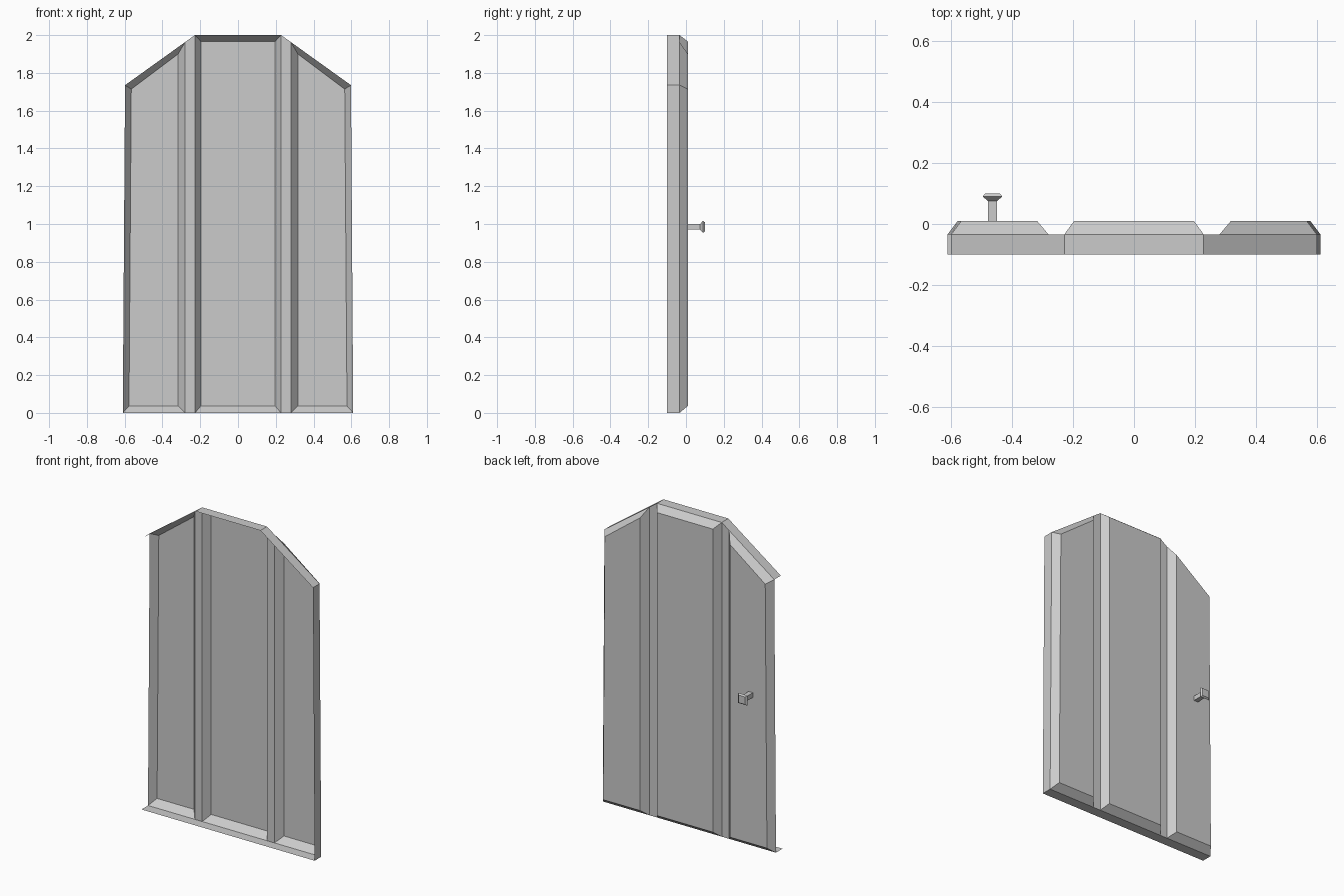
import bpy

if "Cube" in bpy.data.objects:
    bpy.data.objects.remove(bpy.data.objects["Cube"])

RIM, STEP, FACE = -0.1, -0.034, 0.01   # y depths: open rim, groove floor, raised panel


def make(name, verts, faces):
    me = bpy.data.meshes.new(name)
    me.from_pydata(verts, [], faces)
    me.update()
    ob = bpy.data.objects.new(name, me)
    bpy.context.collection.objects.link(ob)
    return ob


def loft(name, rings, closed=True, cap=True):
    """Skin a list of equal-length point rings, capping the last one."""
    n = len(rings[0])
    verts = [p for r in rings for p in r]
    faces = []
    for k in range(len(rings) - 1):
        for i in range(n if closed else n - 1):
            j = (i + 1) % n
            faces.append((k * n + i, k * n + j, (k + 1) * n + j, (k + 1) * n + i))
    if cap:
        faces.append(tuple(range((len(rings) - 1) * n, len(rings) * n)))
    return make(name, verts, faces)


def at(pts, y):
    return [(x, y, z) for x, z in pts]


def flip(pts):
    return [(-x, z) for x, z in reversed(pts)]


# Thin edge walls, open along the left side and at the front
outline = [(-0.598, 1.735), (-0.228, 2.0), (0.228, 2.0),
           (0.598, 1.735), (0.61, 0), (-0.61, 0)]
loft("edge_walls", [at(outline, RIM), at(outline, STEP)], closed=False, cap=False)

# Bevelled raised panels
side_out = [(-0.61, 0), (-0.28, 0), (-0.28, 1.963), (-0.598, 1.735)]
side_in = [(-0.577, 0.037), (-0.317, 0.037), (-0.317, 1.9), (-0.565, 1.714)]
mid_out = [(-0.228, 0), (0.228, 0), (0.228, 2.0), (-0.228, 2.0)]
mid_in = [(-0.196, 0.037), (0.196, 0.037), (0.196, 1.966), (-0.196, 1.966)]
loft("left_panel", [at(side_out, STEP), at(side_in, FACE)])
loft("right_panel", [at(flip(side_out), STEP), at(flip(side_in), FACE)])
loft("middle_panel", [at(mid_out, STEP), at(mid_in, FACE)])

# Groove floors between the panels
groove = [(-0.28, 0), (-0.228, 0), (-0.228, 2.0), (-0.28, 1.963)]
for name, pts in (("left_groove", groove), ("right_groove", flip(groove))):
    make(name, at(pts, STEP), [(0, 1, 2, 3)])


# Square door knob with flared head
def square(h, y):
    return [(-0.463 + sx * h, y, 0.985 + sz * h)
            for sx, sz in ((-1, -1), (1, -1), (1, 1), (-1, 1))]


loft("knob", [square(0.015, FACE), square(0.015, 0.075),
              square(0.032, 0.09), square(0.024, 0.1)])
